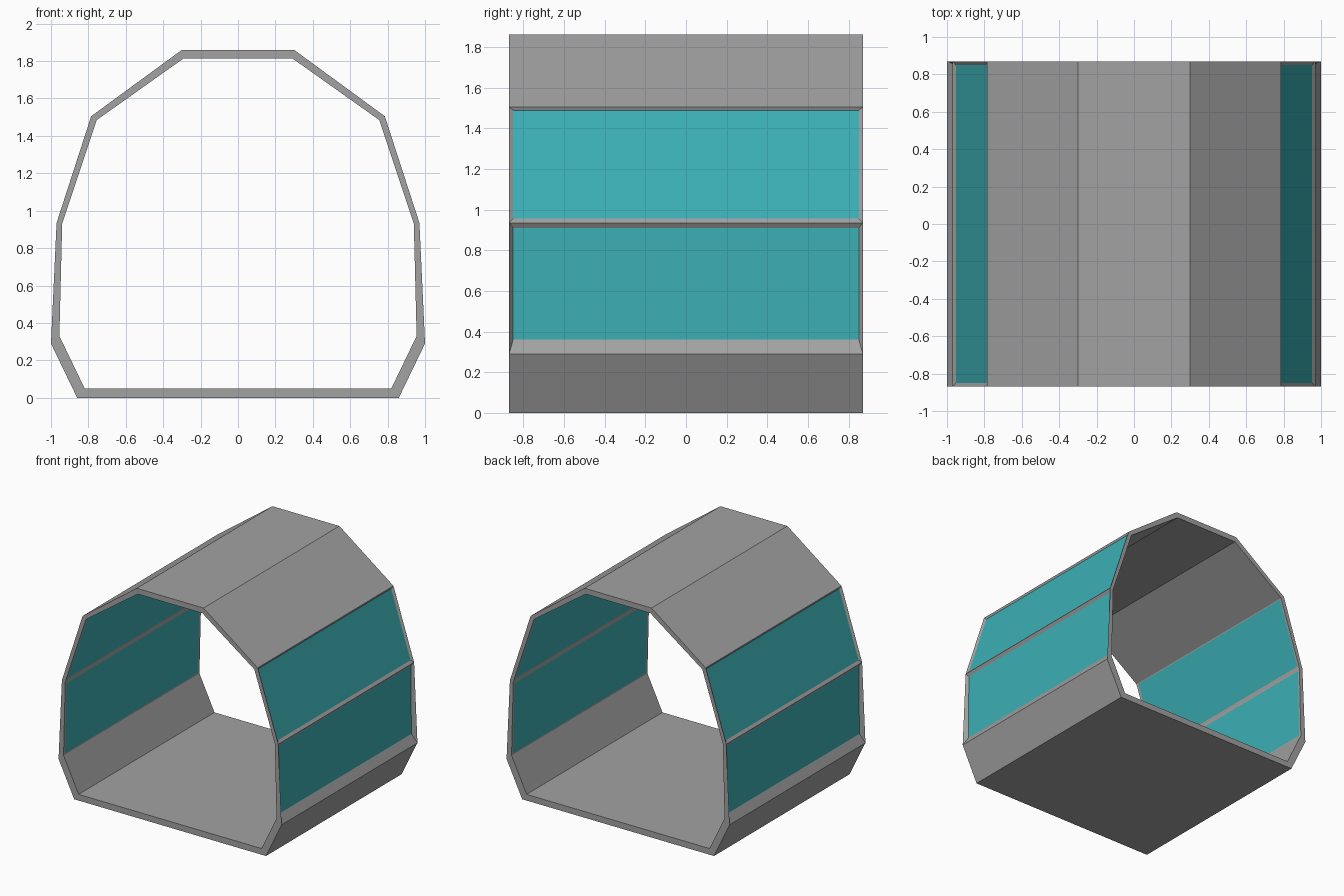
import bpy
import bmesh

cube = bpy.data.objects.get("Cube")
if cube:
    bpy.data.objects.remove(cube, do_unlink=True)


def make_material(name, rgb):
    mat = bpy.data.materials.new(name)
    mat.use_nodes = True
    mat.diffuse_color = (*rgb, 1)
    node = next(n for n in mat.node_tree.nodes if n.type == 'BSDF_PRINCIPLED')
    node.inputs["Base Color"].default_value = (*rgb, 1)
    return mat


grey = make_material("grey metal", (0.36, 0.36, 0.36))
teal = make_material("teal glass", (0.045, 0.43, 0.46))

HALF_LENGTH = 0.87
PANE_HALF = 0.85

# Half cross-sections (x, z), from floor to roof
outer = [(0.86, 0), (1.0, 0.29), (0.97, 0.935), (0.785, 1.505), (0.30, 1.86)]
inner = [(0.82, 0.05), (0.955, 0.33), (0.94, 0.93), (0.755, 1.485), (0.29, 1.815)]

# Window openings: wall segment -> lower and upper edge on each side of the glass
windows = {
    1: ("lower", [(0.96, 0.36), (0.954, 0.91)], [(0.955, 0.34), (0.942, 0.91)]),
    2: ("upper", [(0.952, 0.955), (0.778, 1.488)], [(0.936, 0.95), (0.758, 1.478)]),
}


def strip(bm, edge, side, half):
    """Four corner vertices of a lengthwise panel."""
    (x0, z0), (x1, z1) = edge
    return [bm.verts.new(co) for co in (
        (side * x0, -half, z0), (side * x0, half, z0),
        (side * x1, half, z1), (side * x1, -half, z1))]


def bridge(bm, a, b):
    """Four faces between two matching quads."""
    for i in range(4):
        j = (i + 1) % 4
        bm.faces.new((a[i], a[j], b[j], b[i]))


def finish(bm, name, mat):
    bmesh.ops.remove_doubles(bm, verts=bm.verts, dist=0.0001)
    bmesh.ops.recalc_face_normals(bm, faces=bm.faces)
    mesh = bpy.data.meshes.new(name)
    bm.to_mesh(mesh)
    bm.free()
    mesh.materials.append(mat)
    obj = bpy.data.objects.new(name, mesh)
    bpy.context.collection.objects.link(obj)


# Frame: hollow faceted tube with bevelled window openings
frame = bmesh.new()
for side in (1, -1):
    for k in range(len(outer) - 1):
        out = strip(frame, outer[k:k + 2], side, HALF_LENGTH)
        ins = strip(frame, inner[k:k + 2], side, HALF_LENGTH)
        for a, b in ((0, 3), (1, 2)):
            frame.faces.new((out[a], out[b], ins[b], ins[a]))
        if k in windows:
            _, out_edge, in_edge = windows[k]
            hole_out = strip(frame, out_edge, side, PANE_HALF)
            hole_in = strip(frame, in_edge, side, PANE_HALF)
            bridge(frame, out, hole_out)
            bridge(frame, hole_out, hole_in)
            bridge(frame, hole_in, ins)
        else:
            frame.faces.new(out)
            frame.faces.new(ins)

# Floor and roof slabs join the two sides
for k in (0, -1):
    quads = []
    for x, z in (outer[k], inner[k]):
        quad = strip(frame, [(x, z), (-x, z)], 1, HALF_LENGTH)
        frame.faces.new(quad)
        quads.append(quad)
    out, ins = quads
    for a, b in ((0, 3), (1, 2)):
        frame.faces.new((out[a], out[b], ins[b], ins[a]))
finish(frame, "frame", grey)

# Window panes fill the openings
for side, side_name in ((1, "left"), (-1, "right")):
    for level, out_edge, in_edge in windows.values():
        pane = bmesh.new()
        a = strip(pane, out_edge, side, PANE_HALF)
        b = strip(pane, in_edge, side, PANE_HALF)
        pane.faces.new(a)
        pane.faces.new(b)
        bridge(pane, a, b)
        finish(pane, f"{level}_{side_name}_window", teal)
